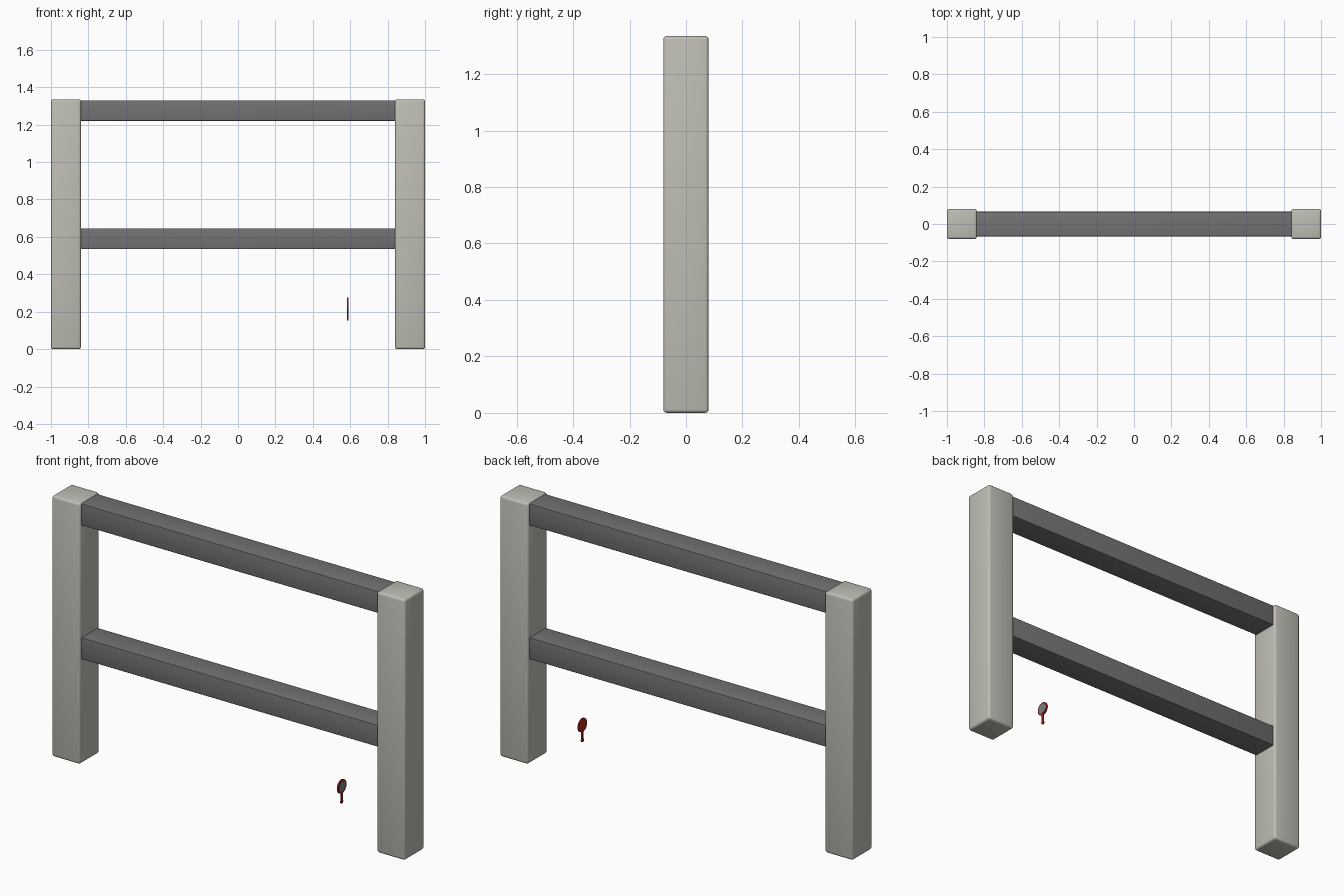
import bpy, bmesh, math
from mathutils import Matrix

if "Cube" in bpy.data.objects:
    bpy.data.objects.remove(bpy.data.objects["Cube"])


def material(name, rgb):
    m = bpy.data.materials.new(name)
    m.diffuse_color = (*rgb, 1)
    m.use_nodes = True
    m.node_tree.nodes["Principled BSDF"].inputs["Base Color"].default_value = m.diffuse_color
    return m


STONE = material("pale_stone", (0.52, 0.51, 0.46))
DARK = material("dark_grey", (0.17, 0.17, 0.17))
RED = material("red", (0.42, 0.02, 0.012))
LENS = material("lens_grey", (0.19, 0.21, 0.21))


def finish(name, bm, mat):
    me = bpy.data.meshes.new(name)
    bm.to_mesh(me)
    bm.free()
    me.materials.append(mat)
    ob = bpy.data.objects.new(name, me)
    bpy.context.collection.objects.link(ob)
    bpy.ops.object.select_all(action='DESELECT')
    bpy.context.view_layer.objects.active = ob
    ob.select_set(True)
    bpy.ops.object.shade_smooth_by_angle(angle=math.radians(35))
    return ob


def box(name, lo, hi, mat, bevel):
    bm = bmesh.new()
    size = [b - a for a, b in zip(lo, hi)]
    mid = [(a + b) / 2 for a, b in zip(lo, hi)]
    bmesh.ops.create_cube(bm, size=1, matrix=Matrix.Translation(mid) @ Matrix.Diagonal((*size, 1)))
    bmesh.ops.bevel(bm, geom=bm.edges[:], offset=bevel, segments=3, profile=0.5, affect='EDGES')
    return finish(name, bm, mat)


def disc(name, x, z, radius, thick, mat):
    # thin round plate facing along x
    bm = bmesh.new()
    bmesh.ops.create_cone(bm, cap_ends=True, segments=32, radius1=radius, radius2=radius, depth=thick,
                          matrix=Matrix.Translation((x, 0, z)) @ Matrix.Rotation(math.pi / 2, 4, 'Y'))
    return finish(name, bm, mat)


# Stone posts
for side, x in (("left", -0.92), ("right", 0.92)):
    box(side + "_post", (x - 0.08, -0.08, 0), (x + 0.08, 0.08, 1.335), STONE, 0.012)

# Cross rails, let slightly into the posts
for name, z in (("lower_rail", 0.535), ("upper_rail", 1.22)):
    box(name, (-0.85, -0.066, z), (0.85, 0.066, z + 0.11), DARK, 0.003)

# Small round paddle under the rails: red back and handle, grey face towards +x
disc("paddle_plate", 0.587, 0.241, 0.035, 0.006, RED)
disc("paddle_face", 0.590, 0.241, 0.026, 0.003, LENS)
box("paddle_handle", (0.584, -0.007, 0.16), (0.590, 0.007, 0.212), RED, 0.001)
disc("paddle_handle_end", 0.587, 0.163, 0.009, 0.006, RED)
